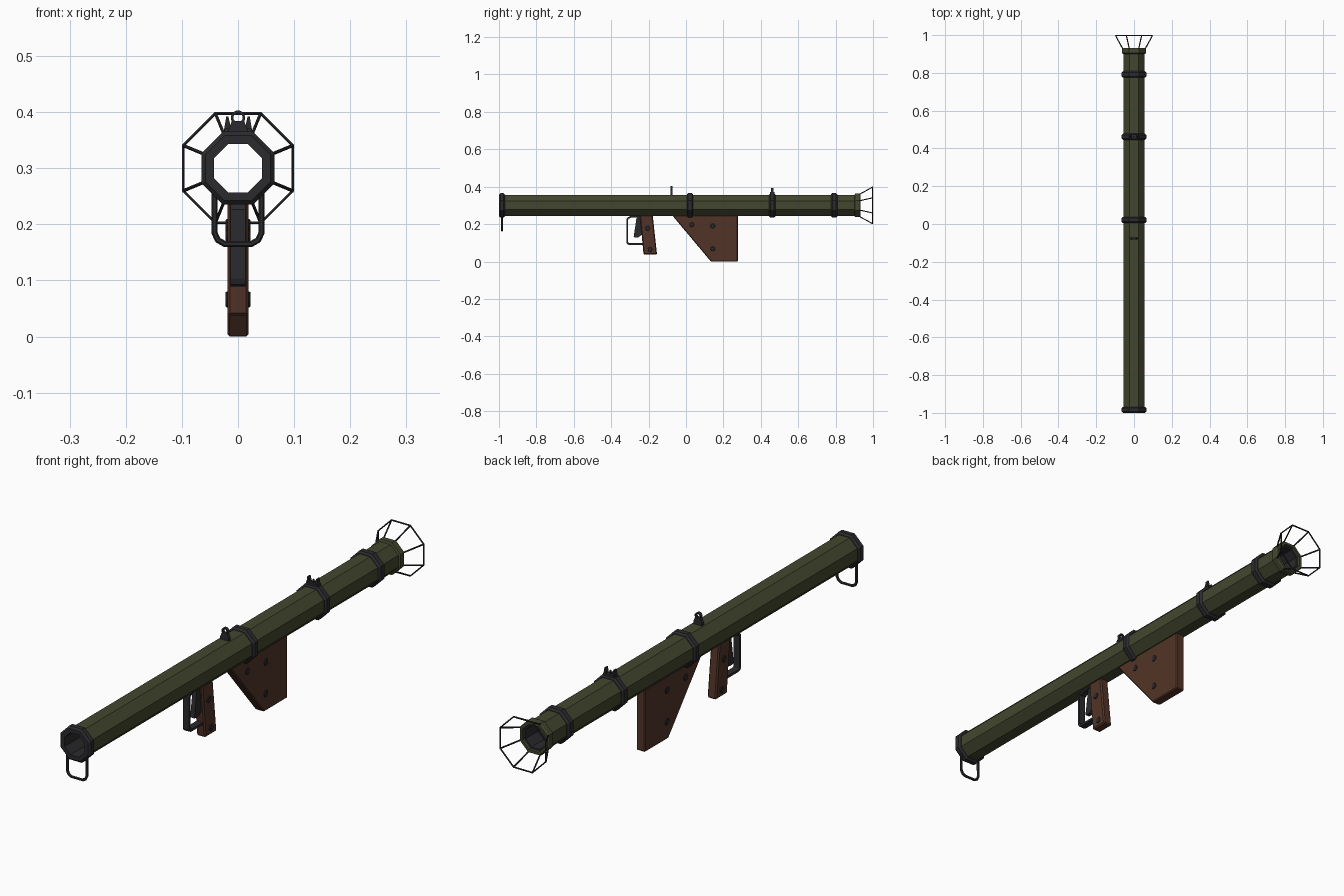
import bpy, bmesh, math
from mathutils import Vector

if "Cube" in bpy.data.objects:
    bpy.data.objects.remove(bpy.data.objects["Cube"])

CZ = 0.3  # height of the tube axis


def material(name, rgb):
    m = bpy.data.materials.new(name)
    m.diffuse_color = (*rgb, 1)
    m.use_nodes = True
    m.node_tree.nodes["Principled BSDF"].inputs["Base Color"].default_value = m.diffuse_color
    return m


OLIVE = material("olive", (0.055, 0.062, 0.027))
DARK = material("dark_metal", (0.024, 0.024, 0.028))
WOOD = material("wood", (0.085, 0.034, 0.02))


def finish(name, bm, mat, bevel=0):
    bmesh.ops.recalc_face_normals(bm, faces=bm.faces)
    me = bpy.data.meshes.new(name)
    bm.to_mesh(me)
    bm.free()
    me.materials.append(mat)
    ob = bpy.data.objects.new(name, me)
    bpy.context.collection.objects.link(ob)
    if bevel:
        b = ob.modifiers.new("bevel", 'BEVEL')
        b.width, b.segments, b.limit_method = bevel, 1, 'ANGLE'
        b.angle_limit = math.radians(40)
    return ob


def corner(apothem, y, i, n=8, cz=CZ):
    a = 2 * math.pi * (i + 0.5) / n
    r = apothem / math.cos(math.pi / n)
    return Vector((r * math.cos(a), y, cz + r * math.sin(a)))


def ring(name, profile, mat, n=8, cz=CZ):
    """Closed (apothem, y) profile turned around the y axis in n flat sides."""
    bm = bmesh.new()
    rows = [[bm.verts.new(corner(a, y, i, n, cz)) for i in range(n)] for a, y in profile]
    for k in range(len(rows)):
        p, q = rows[k - 1], rows[k]
        for i in range(n):
            j = (i + 1) % n
            bm.faces.new((p[i], p[j], q[j], q[i]))
    return finish(name, bm, mat)


def extrude(name, pts, mat, axis, lo, hi, bevel=0):
    """Outline extruded along x (points are y, z) or along y (points are x, z)."""
    bm = bmesh.new()
    put = (lambda p, d: (d, p[0], p[1])) if axis == 'x' else (lambda p, d: (p[0], d, p[1]))
    a = [bm.verts.new(put(p, lo)) for p in pts]
    b = [bm.verts.new(put(p, hi)) for p in pts]
    bm.faces.new(a)
    bm.faces.new(b[::-1])
    for i in range(len(pts)):
        bm.faces.new((a[i - 1], a[i], b[i], b[i - 1]))
    return finish(name, bm, mat, bevel)


def rod(name, pts, radius, mat, closed=False):
    cu = bpy.data.curves.new(name, 'CURVE')
    cu.dimensions = '3D'
    cu.bevel_depth, cu.bevel_resolution, cu.use_fill_caps = radius, 1, True
    sp = cu.splines.new('POLY')
    sp.points.add(len(pts) - 1)
    for p, co in zip(sp.points, pts):
        p.co = (*co, 1)
    sp.use_cyclic_u = closed
    sp.use_smooth = False
    cu.materials.append(mat)
    ob = bpy.data.objects.new(name, cu)
    bpy.context.collection.objects.link(ob)
    return ob


# octagonal tube with a dark lining
ring("tube", [(0.056, -0.985), (0.056, 0.925), (0.049, 0.925), (0.049, -0.985)], OLIVE)
ring("tube_lining", [(0.0495, -0.99), (0.0495, 0.92), (0.043, 0.92), (0.043, -0.99)], DARK)
ring("muzzle_flange", [(0.055, 0.9), (0.063, 0.904), (0.063, 0.926), (0.059, 0.932),
                       (0.049, 0.932), (0.049, 0.9)], OLIVE)

# chamfered bands around the tube
for name, y0, y1, inner in (("rear_cap", -1, -0.968, 0.043), ("middle_band", 0.005, 0.038, 0.054),
                            ("sight_band", 0.445, 0.478, 0.054), ("front_band", 0.775, 0.81, 0.054)):
    ring(name, [(inner, y0), (0.058, y0), (0.065, y0 + 0.007), (0.065, y1 - 0.007),
                (0.058, y1), (inner, y1)], DARK)

# flared wire guard at the muzzle
rod("muzzle_guard_rim", [corner(0.0975, 0.997, i) for i in range(8)], 0.003, DARK, True)
for i in range(8):
    rod(f"muzzle_guard_wire_{i}", [corner(0.058, 0.925, i), corner(0.0975, 0.997, i)], 0.003, DARK)

# rear sling loop
half = [(0.042, 0.26), (0.042, 0.185), (0.036, 0.172), (0.024, 0.165)]
loop = half + [(-x, z) for x, z in half[::-1]]
rod("sling_loop", [(x, -0.984, z) for x, z in loop], 0.0055, DARK)

# shoulder stock and pistol grip
extrude("shoulder_stock", [(-0.075, 0.248), (0.133, 0), (0.278, 0), (0.278, 0.248)],
        WOOD, 'x', -0.019, 0.019, 0.004)
extrude("grip", [(-0.247, 0.248), (-0.227, 0.037), (-0.155, 0.037), (-0.178, 0.248)],
        WOOD, 'x', -0.019, 0.019, 0.005)

# rivets through the wood
for k, (y, z) in enumerate([(0.03, 0.197), (0.143, 0.19), (0.143, 0.068), (-0.205, 0.178), (-0.192, 0.064)]):
    pts = [(y + 0.013 * math.cos(a * math.pi / 4), z + 0.013 * math.sin(a * math.pi / 4)) for a in range(8)]
    extrude(f"rivet_{k}", pts, DARK, 'x', -0.022, 0.022, 0.002)

# trigger and its guard strip
extrude("trigger", [(-0.262, 0.25), (-0.28, 0.13), (-0.255, 0.128), (-0.23, 0.15), (-0.235, 0.25)],
        DARK, 'x', -0.009, 0.009)
outer = [(-0.3, 0.25), (-0.3, 0.241), (-0.312, 0.236), (-0.319, 0.226), (-0.319, 0.103),
         (-0.315, 0.093), (-0.305, 0.089), (-0.225, 0.089)]
inner = [(-0.225, 0.098), (-0.302, 0.098), (-0.308, 0.101), (-0.31, 0.107), (-0.31, 0.222),
         (-0.306, 0.229), (-0.29, 0.235), (-0.23, 0.239), (-0.23, 0.25)]
extrude("trigger_guard", outer + inner, DARK, 'x', -0.013, 0.013)

# rear peep sight
extrude("rear_sight_base", [(-0.018, 0.352), (0.018, 0.352), (0.018, 0.366), (0.011, 0.384), (-0.011, 0.384),
                            (-0.018, 0.366)], DARK, 'y', -0.083, -0.071)
ring("rear_sight_eye", [(0.0125, -0.083), (0.0125, -0.071), (0.008, -0.071), (0.008, -0.083)],
     DARK, 12, 0.39)

# front sight with two ears
extrude("front_sight_base", [(-0.026, 0.36), (0.026, 0.36), (0.024, 0.371), (-0.024, 0.371)],
        DARK, 'y', 0.45, 0.473)
for s, name in ((-1, "left"), (1, "right")):
    extrude(f"front_sight_ear_{name}", [(s * 0.012, 0.368), (s * 0.025, 0.368), (s * 0.021, 0.392),
                                        (s * 0.017, 0.392)], DARK, 'y', 0.454, 0.469)
extrude("front_sight_post", [(-0.004, 0.368), (0.004, 0.368), (0.002, 0.384), (-0.002, 0.384)],
        DARK, 'y', 0.458, 0.465)
